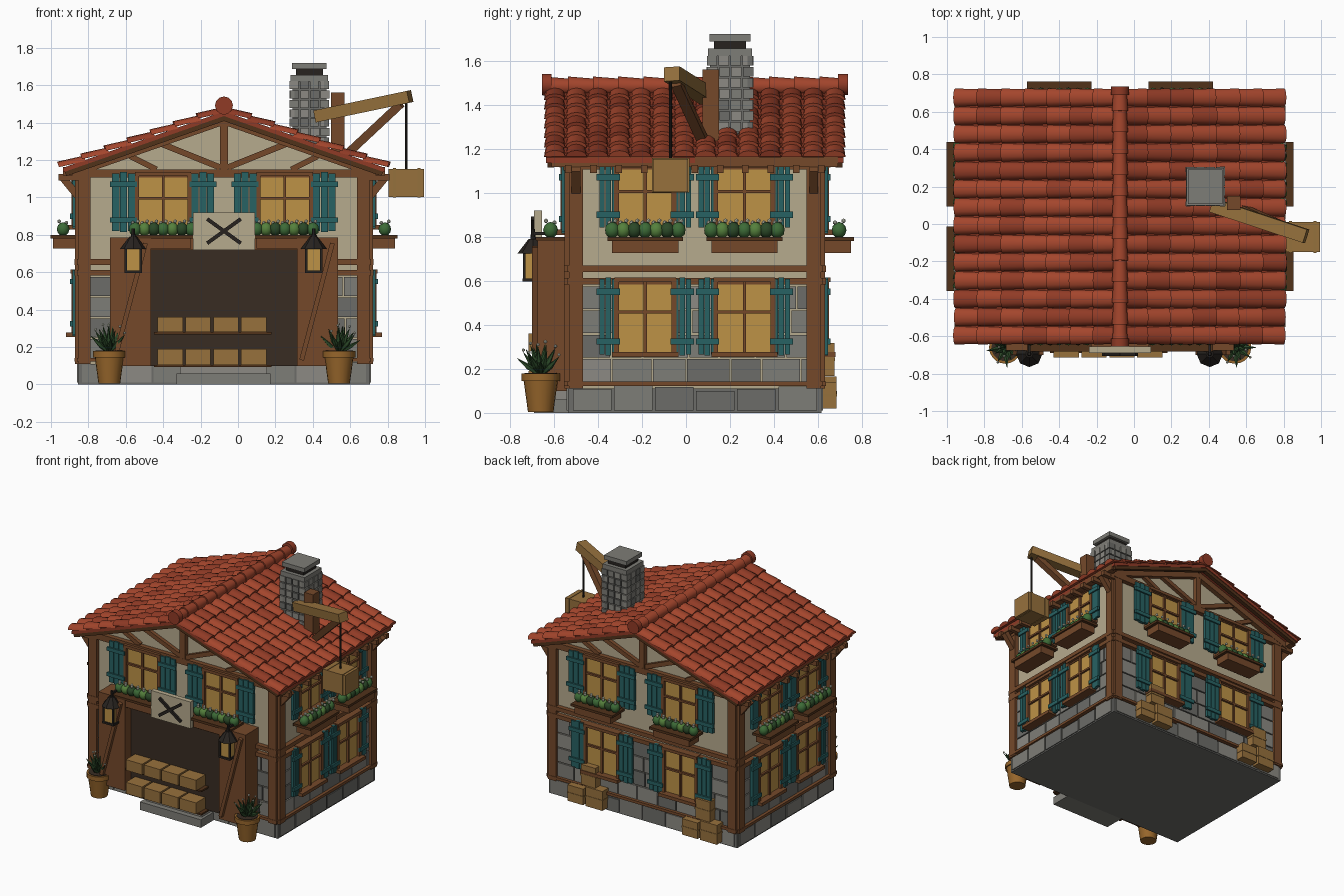
import bpy, bmesh, math, random
from mathutils import Matrix, Vector

if "Cube" in bpy.data.objects:
    bpy.data.objects.remove(bpy.data.objects["Cube"])
random.seed(4)
T, R = Matrix.Translation, Matrix.Rotation
I = Matrix.Identity(4)
COL = dict(plaster='B5A98C', stone='7D7C76', stone2='6C6C68', stone3='8B8982', wood='744A2E', dark='523520',
           light='94703F', black='3B3027', glass='BC9148', teal='2C6263', tile='A24730', tile2='8F3D2A',
           green='3F6B3A', green2='56803F', leaf='2F4A2C', white='D9DCC8', pot='96662F', iron='2B2724', crate='96703F')
mats, parts = {}, {}
for k, h in COL.items():
    m = mats[k] = bpy.data.materials.new(k)
    m.diffuse_color = [(int(h[i:i+2], 16) / 255) ** 2.2 for i in (0, 2, 4)] + [1]
    m.use_nodes = True
    m.node_tree.nodes["Principled BSDF"].inputs["Base Color"].default_value = m.diffuse_color

# --- helpers: every part name collects geometry in one bmesh
def part(name, mat):
    bm, ml = parts.setdefault(name, (bmesh.new(), []))
    if mat not in ml:
        ml.append(mat)
    return bm, ml.index(mat)

def paint(verts, idx):
    for f in {f for v in verts for f in v.link_faces}:
        f.material_index = idx

def box(name, mat, c, s, M=I):
    bm, i = part(name, mat)
    g = bmesh.ops.create_cube(bm, size=1, matrix=M @ T(c) @ Matrix.Diagonal((*s, 1)))
    paint(g['verts'], i)

def span(name, mat, a, b, M=I):
    box(name, mat, [(p + q) / 2 for p, q in zip(a, b)], [abs(q - p) for p, q in zip(a, b)], M)

def beam(name, mat, p, q, w, d, M=I, ref=(0, 1, 0)):
    p, q = Vector(p), Vector(q)
    z = (q - p).normalized()
    x = Vector(ref).cross(z).normalized()
    rot = Matrix((x, z.cross(x), z)).transposed().to_4x4()
    box(name, mat, (0, 0, 0), (w, d, (q - p).length), M @ T((p + q) / 2) @ rot)

def cone(name, mat, p, q, r1, r2, seg=12, M=I):
    p, q = Vector(p), Vector(q)
    bm, i = part(name, mat)
    g = bmesh.ops.create_cone(bm, cap_ends=True, segments=seg, radius1=r1, radius2=r2, depth=(q - p).length,
                              matrix=M @ T((p + q) / 2) @ (q - p).to_track_quat('Z', 'Y').to_matrix().to_4x4())
    paint(g['verts'], i)

def ball(name, mat, c, r, M=I, sub=1, sz=1):
    bm, i = part(name, mat)
    g = bmesh.ops.create_icosphere(bm, subdivisions=sub, radius=r, matrix=M @ T(c) @ Matrix.Diagonal((1, 1, sz, 1)))
    paint(g['verts'], i)

def prism(name, mat, a, b):
    bm, i = part(name, mat)
    va, vb = [bm.verts.new(p) for p in a], [bm.verts.new(p) for p in b]
    n = len(va)
    for f in [va[::-1], vb] + [[va[k], va[(k + 1) % n], vb[(k + 1) % n], vb[k]] for k in range(n)]:
        bm.faces.new(f).material_index = i

CX, CY, HX, HY = -0.075, 0.04, 0.765, 0.56
H = T((CX, CY, 0))
# wall frames: local x along the wall, local -y outwards
walls = [(H @ R(k * math.pi / 2, 4, 'Z') @ T((0, -(HY, HX)[k % 2], 0)), (HX, HY)[k % 2], k) for k in range(4)]

# --- body: plaster walls with gables, stone plinth
sec = [(-HX, .1), (HX, .1), (HX, 1.16), (0, 1.43), (-HX, 1.16)]
prism('house_walls', 'plaster', [(CX + x, CY - HY, z) for x, z in sec], [(CX + x, CY + HY, z) for x, z in sec])
box('stone_plinth', 'stone2', (CX, CY, .055), (1.56, 1.15, .11))

def window(M, x, z0, z1, w, sx, sw, planter):
    zc, h = (z0 + z1) / 2, z1 - z0
    box('window_glass', 'glass', (x, -.015, zc), (w, .03, h), M)
    for s in (-1, 1):
        box('window_frames', 'wood', (x + s * w / 2, -.025, zc), (.022, .05, h + .02), M)
        for j in (-1, 0, 1):       # plank shutters with two battens
            box('shutters', 'teal', (x + s * sx + j * sw / 3, -.035, zc), (sw / 3 - .004, .022, h + .03 - abs(j) * .012), M)
        for zz in (z0 + .05, z1 - .05):
            box('shutters', 'teal', (x + s * sx, -.05, zz), (sw + .02, .015, .028), M)
    box('window_frames', 'wood', (x, -.03, zc), (.014, .03, h), M)
    box('window_frames', 'wood', (x, -.03, zc + .02), (w, .03, .014), M)
    box('window_frames', 'wood', (x, -.028, z1 + .005), (w + .02, .055, .022), M)
    box('window_frames', 'wood', (x, -.04, z0 - .01), (w + .04, .08, .024), M)
    if planter:
        box('flower_boxes', 'wood', (x, -.09, .757), (.3, .12, .06), M)
        box('flower_boxes', 'dark', (x, -.09, .79), (.345, .145, .018), M)
        for j in range(7):
            px = x + (j - 3) * .05
            ball('flower_bushes', ('green', 'green2', 'leaf')[j % 3], (px, -.095, .83), .034, M, 2, 1.1)
            for d in (-.012, .014):
                ball('blossoms', 'white', (px + d, -.095 - d * 1.5, .868 + d * .3), .011, M)

for M, hw, k in walls:
    # plinth blocks and lower stone courses
    n = 8 if k % 2 == 0 else 6
    for j in range(n):
        w = 2 * hw / n
        span('plinth_blocks', random.choice(['stone', 'stone2', 'stone3']), (-hw + j * w + .006, -.022, .01),
             (-hw + (j + 1) * w - .006, .02, random.uniform(.1, .125)), M)
    for r in range(4):
        x = -hw + .02
        while x < hw - .06:
            w = min(random.uniform(.13, .21), hw - .02 - x)
            span('wall_stones', random.choice(['stone', 'stone2', 'stone3']), (x + .004, -.012, .142 + r * .11),
                 (x + w - .004, .02, .244 + r * .11), M)
            x += w
    # timber frame
    for z, t in ((.132, .02), (.598, .03), (.655, .03), (1.128, .045)):
        box('timber_beams', 'wood', (0, -.01, z), (2 * hw + .04, .05, t), M)
    box('corner_posts', 'wood', (hw - .02, -.005, .63), (.065, .055, 1.04), M)
    box('corner_posts', 'wood', (-hw + .02, -.005, .63), (.065, .055, 1.04), M)
    # windows
    for s in (-1, 1):
        if k % 2:
            window(M, s * .225, .85, 1.12, .26, .168, .085, True)
            window(M, s * .225, .275, .6, .26, .168, .085, False)
        else:
            window(M, s * .325, .83, 1.12, .28, .212, .125, True)
            if k == 2:
                window(M, s * .325, .275, .6, .27, .2, .11, False)
    # gable framing and barge boards
    if k % 2 == 0:
        box('gable_timbers', 'wood', (0, -.012, 1.28), (.045, .045, .29), M)
        for s in (-1, 1):
            beam('gable_timbers', 'wood', (0, -.012, 1.412), (s * .83, -.012, 1.122), .045, .05, M)
            beam('gable_timbers', 'wood', (s * .02, -.01, 1.16), (s * .33, -.01, 1.285), .032, .035, M)
            beam('gable_timbers', 'wood', (s * .36, -.01, 1.15), (s * .5, -.01, 1.22), .03, .035, M)
            beam('barge_boards', 'dark', (0, -.095, 1.432), (s * .85, -.095, 1.135), .045, .03, M)
    else:
        # eave beams, rafter tails and corner brackets
        box('eave_beams', 'wood', (0, -.07, 1.14), (1.3, .05, .045), M)
        for j in range(11):
            box('rafter_tails', 'wood', ((j - 5) * .115, -.055, 1.108), (.03, .13, .035), M)
        for s in (-1, 1):
            beam('eave_brackets', 'wood', (s * (hw - .02), -.01, 1.0), (s * (hw - .02), -.1, 1.11), .04, .04, M, (1, 0, 0))

# --- roof: slabs, barrel tiles, ridge caps
Y0, Y1, SL = -.645, .725, .35
ang = math.atan(SL)
NC, NR, LEN = 14, 7, .915
for s in (-1, 1):
    a = [(CX, 1.46), (CX + s * .86, 1.159), (CX + s * .86, 1.134), (CX, 1.435)]
    prism('roof_slabs', 'tile2', [(x, Y0 + .01, z) for x, z in a], [(x, Y1 - .01, z) for x, z in a])
    pitch, wid = LEN / NR, (Y1 - Y0) / NC
    rot = T((CX, 0, 1.458)) @ (I if s > 0 else R(math.pi, 4, 'Z')) @ R(ang, 4, 'Y')
    for r in range(NR):
        for c in range(NC):
            yc = (Y0 + (c + .5) * wid) * s
            def arch(u, w, lift):
                pts = [(math.cos(t * math.pi / 6), math.sin(t * math.pi / 6)) for t in range(7)]
                return [rot @ Vector((u, yc + w * p / 2, lift + .03 * q)) for p, q in pts]
            j = random.uniform(-.004, .004)
            prism('roof_tiles', random.choice(['tile', 'tile', 'tile2']), arch(r * pitch, wid * .9, -.004),
                  arch((r + 1) * pitch + .012 + j, wid * .99, .012))
for c in range(12):
    y = Y0 + c * (Y1 - Y0) / 12
    cone('ridge_caps', 'tile', (CX, y - .006, 1.485), (CX, y + .116, 1.483), .043, .035, 12)
for y in (Y0 + .012, Y1 - .012):
    cone('ridge_caps', 'tile2', (CX, y - .022, 1.492), (CX, y + .022, 1.492), .048, .048, 12)

# --- chimney
C = T((.382, .2, 0))
box('chimney_core', 'stone2', (0, 0, 1.39), (.18, .18, .5), C)
for k in range(4):
    for r in range(9):
        for j in range(4):
            box('chimney_bricks', random.choice(['stone', 'stone2', 'stone3']), (-.082 + j * .054 + (r % 2) * .003, -.092, 1.2 + r * .05),
                (.047, .026, .043), C @ R(k * math.pi / 2, 4, 'Z'))
box('chimney_cap', 'stone', (0, 0, 1.638), (.2, .2, .035), C)
box('chimney_cap', 'iron', (0, 0, 1.67), (.145, .145, .04), C)
box('chimney_cap', 'stone', (0, 0, 1.704), (.185, .185, .032), C)

# --- roof crane with hanging crate
span('crane_post', 'wood', (.497, .075, 1.2), (.57, .15, 1.56))
beam('crane_arm', 'light', (.42, .1, 1.435), (.92, -.065, 1.54), .065, .075)
beam('crane_brace', 'wood', (.57, .085, 1.22), (.87, -.045, 1.5), .045, .045)
cone('crane_rope', 'iron', (.9, -.07, 1.15), (.9, -.07, 1.53), .007, .007, 8)
span('hanging_crate', 'crate', (.805, -.15, 1.003), (.995, .01, 1.153))
for x in (.83, .96):
    span('hanging_crate', 'light', (x, -.155, 1.0), (x + .015, .015, 1.157))

# --- shop front
span('shop_opening', 'black', (-.47, -.605, .1), (.32, -.5, .73))
for a, b in ((-.685, -.465), (.315, .535)):
    span('portal_sides', 'wood', (a, -.675, .1), (b, -.52, .785))
    beam('portal_braces', 'wood', (a + .025, -.685, .13), (b - .03, -.685, .755), .025, .03)
span('portal_lintel', 'wood', (-.5, -.66, .72), (.35, -.52, .785))
span('sign_board', 'plaster', (-.24, -.69, .72), (.09, -.655, .92))
for s in (-1, 1):
    beam('sign_cross', 'iron', (CX - s * .09, -.697, .755), (CX + s * .09, -.697, .885), .02, .016)
for z, h in ((.105, .085), (.28, .08)):
    for j in range(4):
        x = -.43 + j * .149
        span('display_crates', 'crate', (x, -.715, z), (x + .135, -.59, z + h))
    span('display_shelves', 'dark', (-.45, -.69, z - .012), (.18, -.59, z))
span('door_step', 'stone', (-.33, -.69, 0), (.175, -.53, .06))
span('door_step', 'stone3', (-.31, -.65, .06), (.155, -.53, .1))

# --- lanterns and potted plants
for x in (-.56, .405):
    L = T((x, -.695, 0))
    box('lantern_glass', 'glass', (0, 0, .665), (.075, .075, .12), L)
    for sx in (-1, 1):
        for sy in (-1, 1):
            box('lantern_frames', 'iron', (sx * .04, sy * .04, .665), (.012, .012, .13), L)
    box('lantern_frames', 'iron', (0, 0, .603), (.095, .095, .014), L)
    cone('lantern_roofs', 'iron', (0, 0, .725), (0, 0, .79), .07, .02, 8, L)
    cone('lantern_roofs', 'iron', (0, 0, .79), (0, 0, .835), .012, .008, 8, L)
    beam('lantern_roofs', 'iron', (0, 0, .815), (0, .06, .815), .014, .014, L, (1, 0, 0))
for x in (-.688, .54):
    P = T((x, -.66, 0))
    cone('plant_pots', 'pot', (0, 0, .005), (0, 0, .15), .058, .078, 20, P)
    cone('plant_pots', 'pot', (0, 0, .145), (0, 0, .178), .087, .087, 20, P)
    cone('plant_pots', 'black', (0, 0, .17), (0, 0, .182), .074, .074, 20, P)
    for j in range(20):
        t, el = j * 2.4, .35 + 1.1 * (j / 20)
        d = Vector((math.cos(t) * math.cos(el), math.sin(t) * math.cos(el), math.sin(el)))
        mid = Vector((0, 0, .18)) + d * .06
        tip = mid + d * .06 + Vector((0, 0, .015))
        cone('plant_leaves', 'leaf', (0, 0, .17), mid, .006, .014, 5, P)
        cone('plant_leaves', 'leaf', mid, tip, .014, .001, 5, P)
        if j % 2:
            ball('blossoms', 'white', tip + Vector((0, 0, .01)), .008, P)

# --- crates stacked behind the house
for x in (.36, -.59):
    for dx, z, w, h in ((-.075, .02, .14, .145), (.08, .02, .13, .12), (-.02, .168, .12, .15)):
        span('back_crates', 'crate', (x + dx - w / 2, .6, z), (x + dx + w / 2, .685 - z * .06, z + h))
        span('back_crates', 'light', (x + dx - w / 2 - .003, .6, z + h * .45), (x + dx + w / 2 + .003, .688 - z * .06, z + h * .55))

# --- finish: turn every bmesh into an object
smooth = ('flower_bushes', 'blossoms', 'plant_pots', 'ridge_caps', 'roof_tiles', 'crane_rope')
for name, (bm, ml) in parts.items():
    bmesh.ops.recalc_face_normals(bm, faces=bm.faces)
    me = bpy.data.meshes.new(name)
    bm.to_mesh(me)
    bm.free()
    for m in ml:
        me.materials.append(mats[m])
    ob = bpy.data.objects.new(name, me)
    bpy.context.collection.objects.link(ob)
    ob.select_set(name in smooth)
    if name in smooth:
        bpy.context.view_layer.objects.active = ob
bpy.ops.object.shade_smooth_by_angle(angle=math.radians(40))
